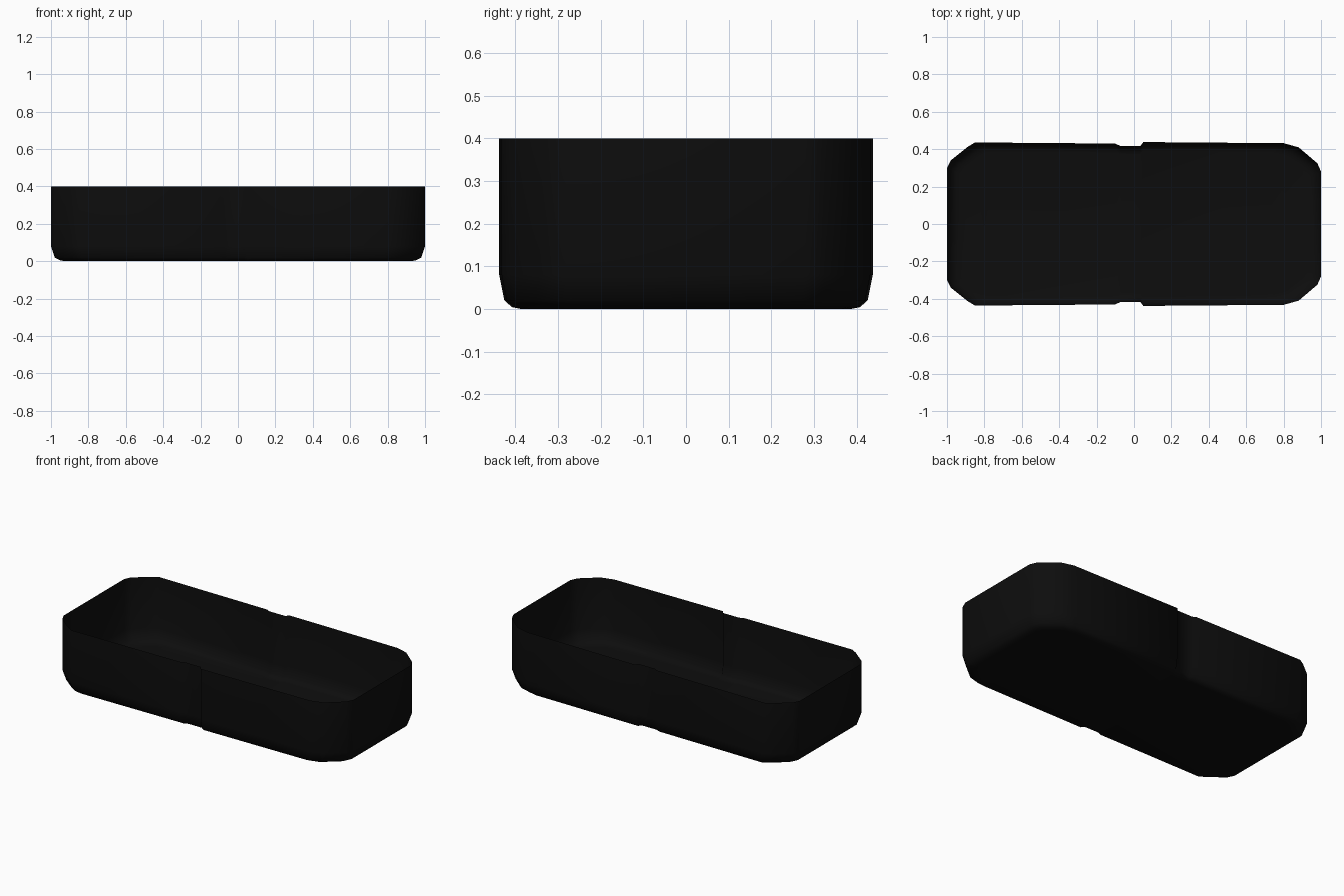
import bpy, bmesh, math

if "Cube" in bpy.data.objects:
    bpy.data.objects.remove(bpy.data.objects["Cube"])

# near-black plastic
mat = bpy.data.materials.new("black plastic")
mat.diffuse_color = (0.004, 0.004, 0.004, 1)
mat.use_nodes = True
mat.node_tree.nodes["Principled BSDF"].inputs["Base Color"].default_value = mat.diffuse_color

# half outline of the tray from right end to left end, with a shallow side notch
back = [(1.0, .28), (.98, .325), (.88, .41), (.80, .432), (.05, .438),
        (.035, .418), (-.075, .418), (-.10, .43), (-.85, .436), (-.89, .412),
        (-.98, .34), (-1.0, .30)]
outline = back + [(x, -y) for x, y in reversed(back)]

# wall section: height, inset in x, inset in y
section = [(.40, 0, 0), (.08, 0, 0), (.02, .02, .012), (.004, .05, .03), (0, .08, .05)]

bm = bmesh.new()
rings = [[bm.verts.new((x * (1 - ix), y * (1 - iy / .437), z)) for x, y in outline]
         for z, ix, iy in section]
n = len(outline)
for upper, lower in zip(rings, rings[1:]):
    for i in range(n):
        j = (i + 1) % n
        bm.faces.new((upper[i], upper[j], lower[j], lower[i]))
# flat floor, split into strips between the two long sides
floor = rings[-1]
for i in range(len(back) - 1):
    bm.faces.new((floor[i], floor[i + 1], floor[n - 2 - i], floor[n - 1 - i]))
bmesh.ops.recalc_face_normals(bm, faces=bm.faces)
# open shell: make sure the outside faces outward
bm.faces.ensure_lookup_table()
if bm.faces[-1].normal.z > 0:
    bmesh.ops.reverse_faces(bm, faces=bm.faces)

mesh = bpy.data.meshes.new("tray_shell")
bm.to_mesh(mesh)
bm.free()
mesh.materials.append(mat)
tray = bpy.data.objects.new("tray_shell", mesh)
bpy.context.collection.objects.link(tray)
bpy.context.view_layer.objects.active = tray
tray.select_set(True)
bpy.ops.object.shade_smooth_by_angle(angle=math.radians(60))
